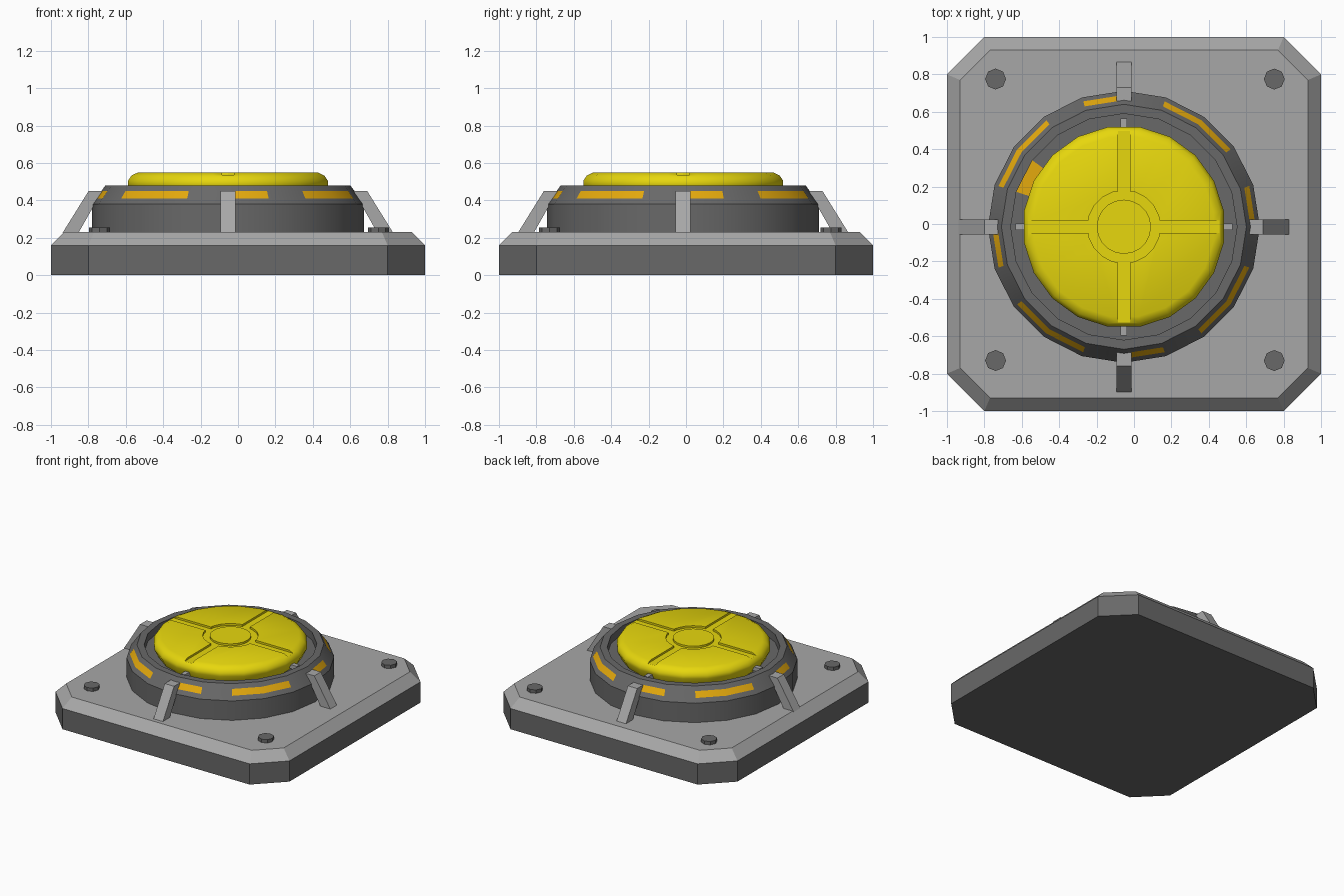
import bpy, bmesh
from math import cos, sin, pi, radians
from mathutils import Matrix, Vector

if "Cube" in bpy.data.objects:
    bpy.data.objects.remove(bpy.data.objects["Cube"])

CX, CY = -0.054, -0.015          # centre of the round assembly


def material(name, rgb):
    m = bpy.data.materials.new(name)
    m.diffuse_color = (*rgb, 1)
    m.use_nodes = True
    m.node_tree.nodes["Principled BSDF"].inputs["Base Color"].default_value = m.diffuse_color
    return m


def finish(name, bm, mats=()):
    bmesh.ops.recalc_face_normals(bm, faces=bm.faces)
    me = bpy.data.meshes.new(name)
    bm.to_mesh(me)
    bm.free()
    ob = bpy.data.objects.new(name, me)
    bpy.context.collection.objects.link(ob)
    for m in mats:
        me.materials.append(m)
    return ob


def smooth(ob, degrees):
    ob.data.shade_smooth()
    ob.data.set_sharp_from_angle(angle=radians(degrees))


def stack(name, loops, mats=(), paint=None, closed=False):
    """Skin a list of equal-length point loops; cap the ends or join them."""
    bm = bmesh.new()
    rows = [[bm.verts.new(p) for p in loop] for loop in loops]
    n = len(rows[0])
    pairs = list(zip(rows, rows[1:])) + ([(rows[-1], rows[0])] if closed else [])
    for r, (a, b) in enumerate(pairs):
        for i in range(n):
            j = (i + 1) % n
            f = bm.faces.new((a[i], a[j], b[j], b[i]))
            if paint and paint(r, i):
                f.material_index = 1
    if not closed:
        bm.faces.new(rows[0]).material_index = 1 if paint and paint(-1, 0) else 0
        bm.faces.new(rows[-1])
    return finish(name, bm, mats)


def circle(r, z, n=20, turn=0.0, c=(CX, CY)):
    return [(c[0] + r * cos(turn + 2 * pi * i / n),
             c[1] + r * sin(turn + 2 * pi * i / n), z) for i in range(n)]


def chamfered_square(h, k, z):
    return [(h, -k, z), (h, k, z), (k, h, z), (-k, h, z),
            (-h, k, z), (-h, -k, z), (-k, -h, z), (k, -h, z)]


def four_around(name, profile, width, mats=()):
    """Radial (r, z) outline given a width, repeated on the four axes."""
    bm = bmesh.new()
    for q in range(4):
        m = Matrix.Translation((CX, CY, 0)) @ Matrix.Rotation(q * pi / 2, 4, 'Z')
        a, b = [[bm.verts.new(m @ Vector((r, s * width / 2, z))) for r, z in profile]
                for s in (-1, 1)]
        bm.faces.new(a)
        bm.faces.new(b)
        for i in range(len(a)):
            j = (i + 1) % len(a)
            bm.faces.new((a[i], a[j], b[j], b[i]))
    return finish(name, bm, mats)


dark = material("dark_grey", (0.14, 0.14, 0.14))
light = material("light_grey", (0.39, 0.39, 0.39))
orange = material("orange_light", (0.78, 0.4, 0.004))
yellow = material("yellow_lid", (0.8, 0.68, 0.004))

# Base plate: dark sides and underside, light bevel and top
stack("base_plate", [chamfered_square(1, 0.8, 0), chamfered_square(1, 0.8, 0.16),
                     chamfered_square(0.93, 0.77, 0.23)],
      (light, dark), lambda r, i: r < 1)

# Housing ring: orange strips on its slope, one orange facet on the recess floor
ring = [(0.727, 0.22), (0.727, 0.38), (0.705, 0.41), (0.677, 0.45),
        (0.655, 0.48), (0.605, 0.48), (0.605, 0.42), (0.45, 0.42)]
housing = stack("housing_ring", [circle(r, z) for r, z in ring], (dark, orange),
                lambda r, i: (r == 2 and i % 5 in (0, 2, 3)) or (r == 6 and i == 8))
smooth(housing, 30)

# Lid disc with a rounded rim, a ring groove and four radial grooves cut in
lid = stack("lid_disc", [circle(r, z, 20, radians(9)) for r, z in
                         [(0.51, 0.42), (0.541, 0.48), (0.541, 0.505),
                          (0.522, 0.533), (0.486, 0.55)]],
            (yellow,))
smooth(lid, 40)
ring_cut = stack("ring_groove_cutter",
                 [circle(r, z) for r, z in
                  [(0.145, 0.535), (0.195, 0.535), (0.195, 0.6), (0.145, 0.6)]],
                 (yellow,), closed=True)
arm_cut = four_around("arm_groove_cutter",
                      [(0.17, 0.535), (0.6, 0.535), (0.6, 0.61), (0.17, 0.61)],
                      0.065, (yellow,))
for cutter in (ring_cut, arm_cut):
    mod = lid.modifiers.new(cutter.name, 'BOOLEAN')
    mod.operation = 'DIFFERENCE'
    mod.solver = 'EXACT'
    mod.object = cutter
    cutter.hide_render = True
    cutter.hide_set(True)

# Small tabs between lid and ring
four_around("lid_tabs", [(0.5, 0.44), (0.58, 0.44), (0.58, 0.47), (0.5, 0.47)],
            0.035, (light,))

# Slanted struts bracing the ring
four_around("struts", [(0.80, 0.225), (0.885, 0.225), (0.745, 0.45), (0.672, 0.45)],
            0.08, (light,))

# Corner bolts
for i, (x, y) in enumerate([(-0.74, -0.73), (0.75, -0.73), (0.75, 0.775), (-0.74, 0.775)]):
    stack(f"bolt_{i + 1}", [circle(0.056, z, 8, 0, (x, y)) for z in (0.22, 0.256)], (dark,))
